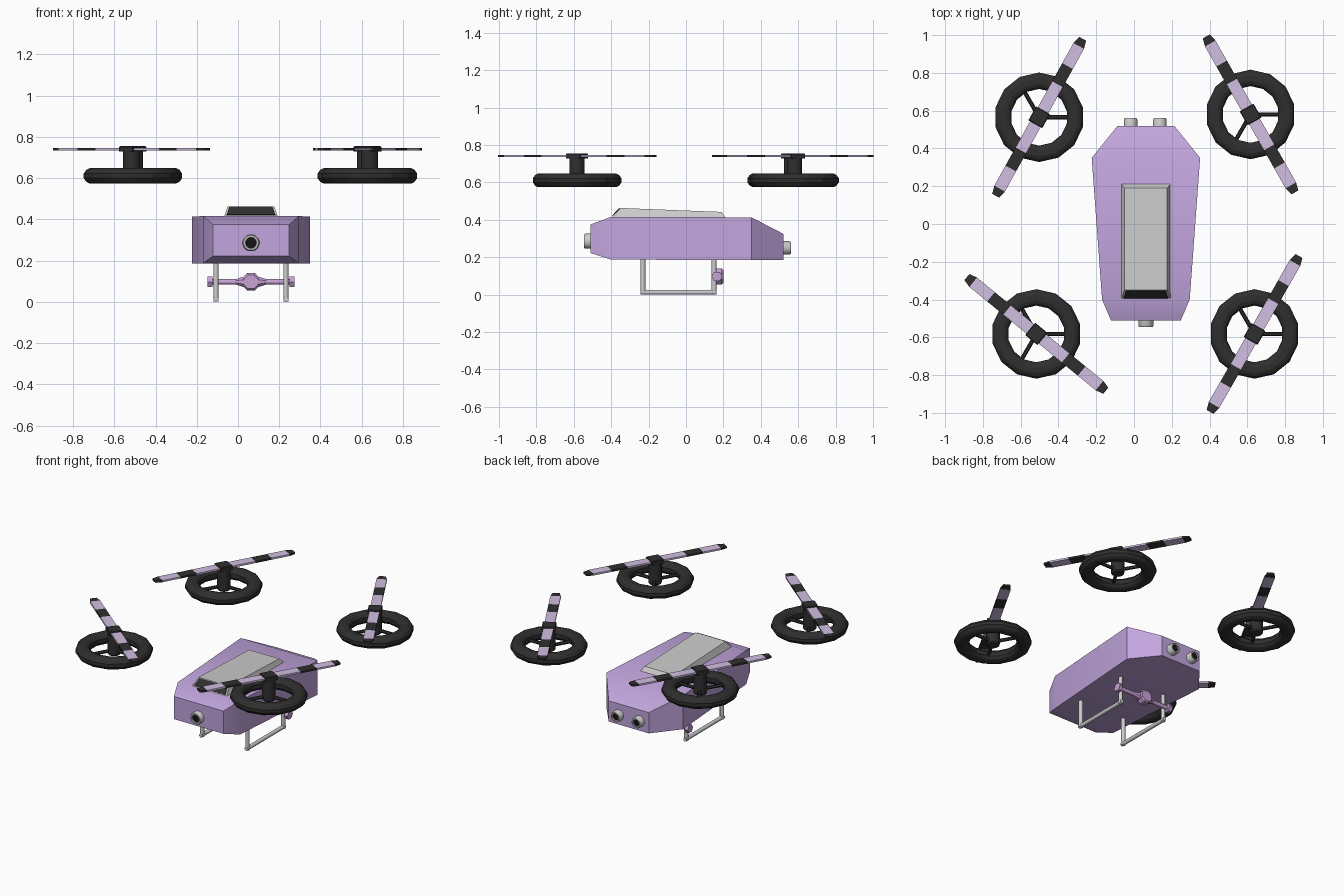
import bpy, bmesh
from math import sin, cos, pi, radians
from mathutils import Vector, Matrix

if "Cube" in bpy.data.objects:
    bpy.data.objects.remove(bpy.data.objects["Cube"])


def material(name, rgb):
    m = bpy.data.materials.new(name)
    m.diffuse_color = (*rgb, 1)
    m.use_nodes = True
    m.node_tree.nodes["Principled BSDF"].inputs["Base Color"].default_value = m.diffuse_color
    return m


PURPLE = material("purple", (0.54, 0.38, 0.73))
PALE = material("pale_purple", (0.64, 0.52, 0.76))
PINK = material("pink_purple", (0.58, 0.36, 0.66))
DARK = material("dark", (0.028, 0.028, 0.028))
BLACK = material("black", (0.008, 0.008, 0.008))
CX = 0.063  # centre line of the body


def loft(name, rings, mats=(), seg_mats=None, caps=True, loop=False, smooth=None):
    """Skin closed rings of points into one mesh; seg_mats picks a material per segment."""
    bm = bmesh.new()
    vs = [[bm.verts.new(p) for p in r] for r in rings]
    n, k = len(rings[0]), len(rings)
    for i in range(k if loop else k - 1):
        a, b = vs[i], vs[(i + 1) % k]
        for j in range(n):
            f = bm.faces.new((a[j], a[(j + 1) % n], b[(j + 1) % n], b[j]))
            f.material_index = seg_mats[i] if seg_mats else 0
    if caps and not loop:
        bm.faces.new(vs[0]).material_index = seg_mats[0] if seg_mats else 0
        bm.faces.new(vs[-1]).material_index = seg_mats[-1] if seg_mats else 0
    bmesh.ops.recalc_face_normals(bm, faces=bm.faces)
    me = bpy.data.meshes.new(name)
    bm.to_mesh(me)
    bm.free()
    ob = bpy.data.objects.new(name, me)
    bpy.context.collection.objects.link(ob)
    for m in mats:
        me.materials.append(m)
    if smooth:
        bpy.ops.object.select_all(action='DESELECT')
        ob.select_set(True)
        bpy.context.view_layer.objects.active = ob
        bpy.ops.object.shade_smooth_by_angle(angle=radians(smooth))
    return ob


def turned(name, base, axis, profile, sides=12, mats=(), seg_mats=None, smooth=35):
    """Lathe a (distance, radius) profile along an axis."""
    axis = Vector(axis).normalized()
    q = Vector((0, 0, 1)).rotation_difference(axis)
    rings = [[Vector(base) + q @ Vector((r * cos(2 * pi * (j + .5) / sides),
                                         r * sin(2 * pi * (j + .5) / sides), d))
              for j in range(sides)] for d, r in profile]
    return loft(name, rings, mats, seg_mats, smooth=smooth)


def rod(name, a, b, r, sides=8, mats=()):
    d = Vector(b) - Vector(a)
    return turned(name, a, d, [(0, r), (d.length, r)], sides, mats, smooth=50)


def rect_y(y, w, z0, z1):
    return [(CX - w, y, z0), (CX + w, y, z0), (CX + w, y, z1), (CX - w, y, z1)]


# Fuselage: four rectangular stations from nose to tail
loft("body", [rect_y(-.51, .185, .222, .375), rect_y(-.40, .232, .187, .416),
              rect_y(.35, .287, .185, .413), rect_y(.52, .15, .185, .325)],
     [PURPLE], smooth=42)

# Canopy wedge and dark windscreen
lower = [(CX - .132, -.40, .408), (CX + .132, -.40, .408), (CX + .132, .215, .408), (CX - .132, .215, .408)]
upper = [(CX - .113, -.35, .463), (CX + .113, -.35, .463), (CX + .113, .19, .442), (CX - .113, .19, .442)]
loft("canopy", [lower, upper])
glass = [(CX - .118, -.391, .42), (CX + .118, -.391, .42), (CX + .104, -.353, .46), (CX - .104, -.353, .46)]
loft("windscreen", [glass, [(x, y - .004, z + .003) for x, y, z in glass]], [DARK])


# Nose camera and tail exhausts: grey barrels with recessed black lenses
def barrel(name, base, axis, length, r):
    turned(name, base, axis, [(-.03, r), (length - .008, r), (length, r * .88), (length, r * .66),
                              (length - .02, r * .6)], 16)
    turned(name + "_lens", base, axis, [(length - .025, r * .62), (length - .008, r * .62)], 16, [BLACK])


barrel("nose_camera", (CX, -.51, .286), (0, -1, 0), .036, .041)
for i, x in enumerate((-.018, .137)):
    barrel(f"tail_lamp_{i}", (x, .52, .25), (0, 1, 0), .041, .036)

# Landing skids
for side, x in (("left", -.107), ("right", .232)):
    for end, y in (("front", -.23), ("rear", .15)):
        rod(f"{side}_{end}_leg", (x, y, .002), (x, y, .21), .0135)
    rod(f"{side}_skid", (x, -.243, .0125), (x, .163, .0125), .0135)

# Cross bar with end nuts and central sensor
rod("cross_bar", (-.145, .165, .097), (.272, .165, .097), .014, 8, [PINK])
for i, x in enumerate((-.148, .25)):
    rod(f"end_nut_{i}", (x, .165, .097), (x + .024, .165, .097), .029, 6, [PINK])
turned("bar_collar", (CX - .075, .165, .097), (1, 0, 0),
       [(0, .014), (.035, .026), (.115, .026), (.15, .014)], 8, [PINK])
turned("bar_sensor", (CX, .14, .097), (0, 1, 0),
       [(0, .036), (.012, .046), (.05, .046), (.06, .038)], 8, [PINK])


# Rotors: guard ring, spokes, shaft, cap and striped blade
def rotor(tag, x, y, angle):
    sides, zc = 14, .611
    section = [(.15, -.014), (.162, -.03), (.178, -.037), (.208, -.037), (.224, -.029), (.237, -.011),
               (.237, .011), (.224, .029), (.208, .037), (.178, .037), (.162, .03), (.15, .014)]
    rings = []
    for i in range(sides):
        a = pi / 2 + 2 * pi * i / sides
        rings.append([(x + r * cos(a), y + r * sin(a), zc + z) for r, z in section])
    loft(tag + "_guard_ring", rings, [DARK], loop=True, smooth=24)
    for i in range(3):
        a = 2 * pi * i / 3
        rod(f"{tag}_spoke_{i}", (x, y, zc), (x + .17 * cos(a), y + .17 * sin(a), zc), .011, 6, [DARK])
    turned(tag + "_shaft", (x, y, .585), (0, 0, 1), [(0, .036), (.008, .042), (.15, .042)], 12, [DARK])
    place = Matrix.Translation((x, y, .741)) @ Matrix.Rotation(radians(angle), 4, 'Z')
    # stations along half a blade: distance, half width
    half = [(.2, .032), (.31, .032), (.432, .032), (.475, .021)]
    stations = [(-d, w) for d, w in reversed(half)] + half
    rings = [[(d, -w, -.006), (d, w, -.006), (d, w, .006), (d, -w, .006)] for d, w in stations]
    blade = loft(tag + "_blade", rings, [PALE, DARK], [1, 0, 1, 0, 1, 0, 1])
    blade.matrix_world = place
    cap = loft(tag + "_blade_cap", [[(-s, -s, z), (s, -s, z), (s, s, z), (-s, s, z)]
                                    for z, s in ((-.013, .042), (.01, .042), (.014, .038))], [DARK])
    cap.matrix_world = place


rotor("front_left", -.517, -.582, -39.3)
rotor("front_right", .638, -.582, 60.3)
rotor("rear_left", -.502, .565, 61)
rotor("rear_right", .617, .58, 119.6)
